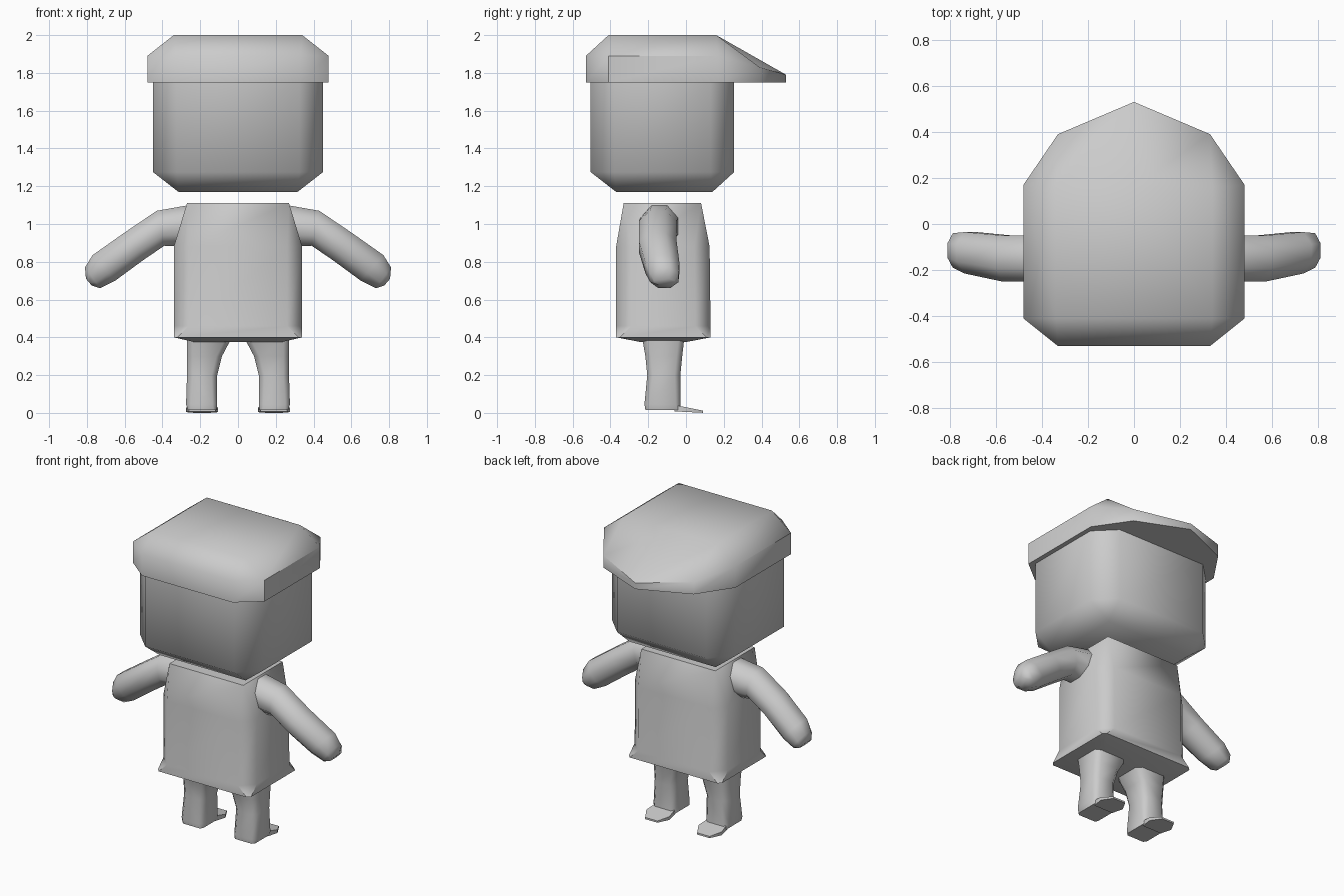
import bpy, bmesh, math
from mathutils import Vector

if "Cube" in bpy.data.objects:
    bpy.data.objects.remove(bpy.data.objects["Cube"])

grey = bpy.data.materials.new("plain grey")
grey.use_nodes = True
colour = (0.6, 0.6, 0.6, 1)
grey.diffuse_color = colour
grey.node_tree.nodes["Principled BSDF"].inputs["Base Color"].default_value = colour


def loft(name, rings, mirror=False, angle=50):
    """Skin a stack of equal-length rings, cap both ends, merge collapsed corners."""
    bm = bmesh.new()
    rows = [[bm.verts.new(p) for p in ring] for ring in rings]
    count = len(rows[0])
    for low, high in zip(rows, rows[1:]):
        for i in range(count):
            j = (i + 1) % count
            bm.faces.new((low[i], low[j], high[j], high[i]))
    bm.faces.new(rows[0][::-1])
    bm.faces.new(rows[-1])
    bmesh.ops.remove_doubles(bm, verts=bm.verts, dist=0.0005)
    bmesh.ops.recalc_face_normals(bm, faces=bm.faces)
    mesh = bpy.data.meshes.new(name)
    bm.to_mesh(mesh)
    bm.free()
    mesh.materials.append(grey)
    obj = bpy.data.objects.new(name, mesh)
    bpy.context.collection.objects.link(obj)
    bpy.ops.object.select_all(action='DESELECT')
    obj.select_set(True)
    bpy.context.view_layer.objects.active = obj
    bpy.ops.object.shade_smooth_by_angle(angle=math.radians(angle))
    if mirror:
        obj.modifiers.new("Mirror", 'MIRROR').use_mirror_merge = False
    return obj


def box_ring(z, x0, x1, y0, y1, cut=0.0):
    """Rectangle with cut corners; a zero cut leaves sharp corners."""
    return [(x0 + cut, y0, z), (x1 - cut, y0, z), (x1, y0 + cut, z), (x1, y1 - cut, z),
            (x1 - cut, y1, z), (x0 + cut, y1, z), (x0, y1 - cut, z), (x0, y0 + cut, z)]


# Head: bevelled block
loft("head", [box_ring(1.17, -.315, .315, -.37, .14),
              box_ring(1.275, -.45, .45, -.505, .255, .125),
              box_ring(1.76, -.45, .45, -.505, .255, .125)])

# Cap: bevelled crown running down into a pointed peak
outline = [(-.33, -.53), (.33, -.53), (.48, -.41), (.48, .17), (.33, .39),
           (0, .53), (-.33, .39), (-.48, .17), (-.48, -.41)]
rim_height = [1.89, 1.89, 1.89, 1.89, 1.83, 1.79, 1.83, 1.89, 1.89]
crown = [(max(-.34, min(.34, x * 1.05)), max(-.41, min(.16, y)), 2.0) for x, y in outline]
loft("cap", [[(x, y, 1.75) for x, y in outline],
             [(x, y, z) for (x, y), z in zip(outline, rim_height)],
             crown])

# Torso: tunic narrowing to the shoulders
loft("torso", [box_ring(.375, -.23, .23, -.24, 0),
               box_ring(.40, -.34, .34, -.37, .13, .02),
               box_ring(.46, -.34, .34, -.37, .13, .08),
               box_ring(.88, -.34, .34, -.37, .125, .08),
               box_ring(1.11, -.27, .27, -.33, .08)])

# Arms: upper point, lower point, centre y and half depth of each section
sections = [((.26, 1.10), (.30, .88), -.14, .10),
            ((.43, 1.07), (.39, .885), -.15, .10),
            ((.60, .955), (.50, .81), -.15, .10),
            ((.77, .835), (.65, .70), -.125, .09),
            ((.81, .77), (.73, .66), -.115, .075),
            ((.805, .71), (.775, .675), -.115, .055)]
rings = []
for top, bottom, y, depth in sections:
    a, b = Vector((top[0], y, top[1])), Vector((bottom[0], y, bottom[1]))
    ring = []
    for k in range(8):
        t = math.radians(45 * k + 22.5)
        s, c = math.sin(t) / math.cos(math.radians(22.5)), math.cos(t) / math.cos(math.radians(22.5))
        ring.append((a + b) / 2 + (a - b) / 2 * s + Vector((0, depth * c, 0)))
    rings.append(ring)
loft("arm", rings, mirror=True, angle=60)

# Legs: square posts flaring inwards under the tunic
loft("leg", [box_ring(.015, .115, .265, -.215, -.03, .015),
             box_ring(.045, .11, .275, -.22, -.03, .025),
             box_ring(.20, .11, .27, -.205, -.03, .03),
             box_ring(.30, .085, .27, -.215, -.02, .03),
             box_ring(.385, .04, .27, -.23, -.01, .03)], mirror=True)

# Feet: thin toe flaps
toe = [(.12, -.06), (.26, -.06), (.275, .02), (.235, .09), (.145, .09), (.105, .02)]
loft("toe_flap", [[(x, y, .005 - y * .05) for x, y in toe],
                  [(x, y, .03 - y * .2) for x, y in toe]], mirror=True)
